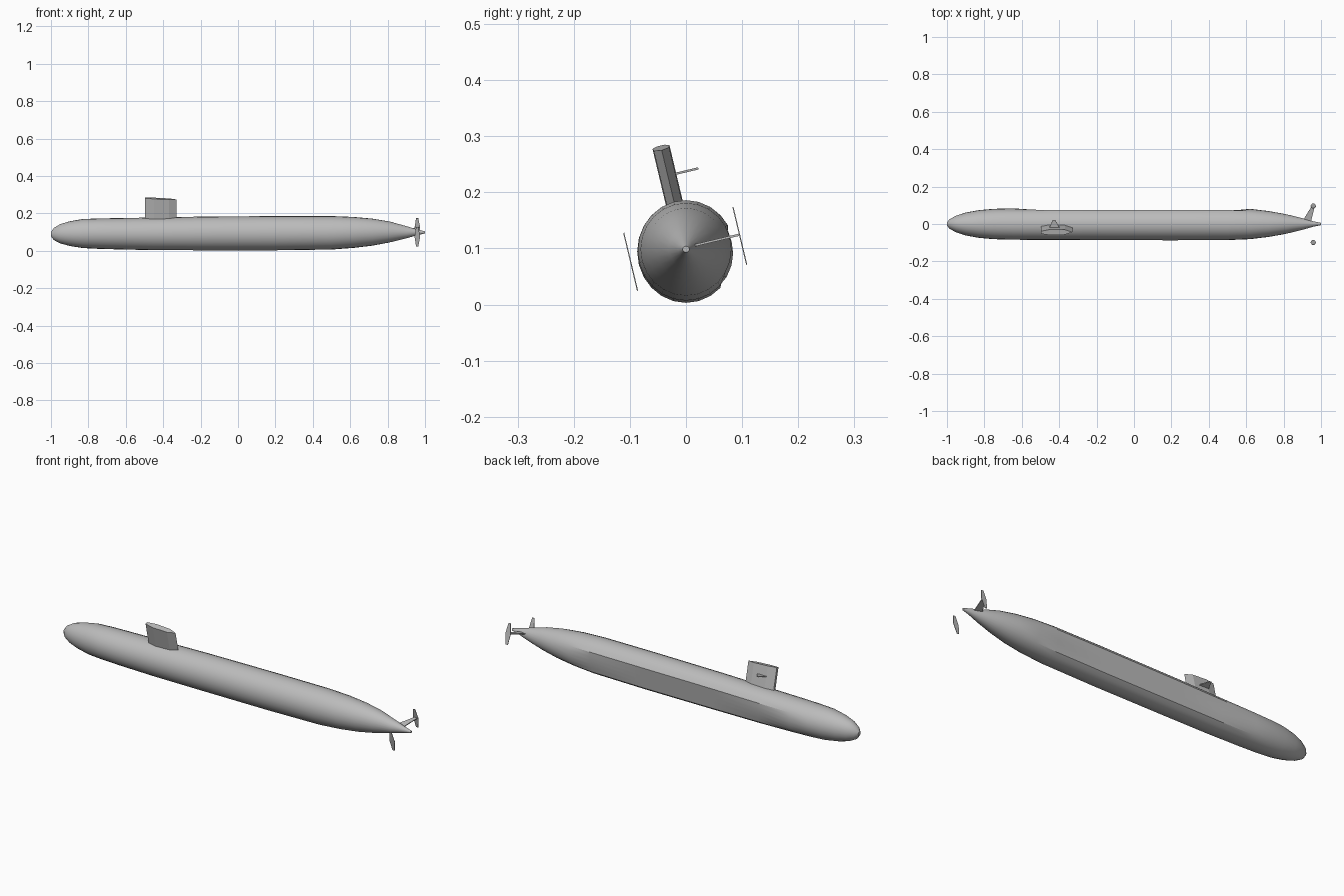
import bpy, bmesh, math
from mathutils import Matrix, Vector

cube = bpy.data.objects.get("Cube")
if cube:
    bpy.data.objects.remove(cube, do_unlink=True)

grey = bpy.data.materials.new("hull grey")
grey.use_nodes = True
grey.diffuse_color = (0.5, 0.5, 0.5, 1)
grey.node_tree.nodes["Principled BSDF"].inputs["Base Color"].default_value = (0.5, 0.5, 0.5, 1)

# the fittings lean to one side around the hull axis
AXIS_Z = 0.0935
LEAN = Matrix.Translation((0, 0, AXIS_Z)) @ Matrix.Rotation(math.radians(13.4), 4, 'X')


def finish(name, bm, smooth_angle=None):
    bmesh.ops.recalc_face_normals(bm, faces=bm.faces)
    mesh = bpy.data.meshes.new(name)
    bm.to_mesh(mesh)
    bm.free()
    mesh.materials.append(grey)
    obj = bpy.data.objects.new(name, mesh)
    bpy.context.collection.objects.link(obj)
    if smooth_angle:
        bpy.ops.object.select_all(action='DESELECT')
        obj.select_set(True)
        bpy.context.view_layer.objects.active = obj
        bpy.ops.object.shade_smooth_by_angle(angle=math.radians(smooth_angle))
    return obj


def loft(name, rings, smooth_angle=None):
    bm = bmesh.new()
    loops = [[bm.verts.new(p) for p in ring] for ring in rings]
    n = len(loops[0])
    for a, b in zip(loops, loops[1:]):
        for i in range(n):
            j = (i + 1) % n
            bm.faces.new((a[i], a[j], b[j], b[i]))
    bm.faces.new(loops[0])
    bm.faces.new(loops[-1])
    return finish(name, bm, smooth_angle)


# hull stations: x, bottom, top, half width, strength of the flat on the left side
STATIONS = [
    (-1.0, .078, .100, .010, 0), (-.985, .058, .122, .026, 0),
    (-.95, .040, .143, .045, 0), (-.9, .026, .158, .061, 0),
    (-.83, .015, .170, .074, 0), (-.75, .011, .173, .081, 0),
    (-.65, .008, .175, .084, 0), (-.46, .004, .178, .085, 1),
    (-.2, .003, .183, .086, 1), (.2, .003, .186, .087, 1),
    (.5, .007, .186, .086, 1), (.62, .016, .181, .081, 0),
    (.72, .028, .172, .069, 0), (.81, .045, .157, .053, 0),
    (.9, .067, .132, .031, 0), (.96, .084, .114, .014, 0),
    (1.0, .093, .104, .006, 0),
]
SIDES = 24


def hull_ring(x, low, high, half, flat):
    def point(deg):
        a = math.radians(deg)
        return Vector((x, half * math.cos(a), (low + high) / 2 + (high - low) / 2 * math.sin(a)))
    ring = []
    for i in range(SIDES):
        deg = i * 360 / SIDES - 180
        p = point(deg)
        if -45 < deg < 30:
            chord = point(-45).lerp(point(30), (deg + 45) / 75)
            p = p.lerp(chord, flat)
        ring.append(p)
    return ring


loft("hull", [hull_ring(*s) for s in STATIONS], 25)

# sail: faceted foil with a slightly sloping top
half_foil = [(-.497, .007), (-.45, .0155), (-.37, .014)]
foil = half_foil + [(-.33, 0)] + [(x, -y) for x, y in reversed(half_foil)]
loft("sail", [
    [LEAN @ Vector((x, y, .07)) for x, y in foil],
    [LEAN @ Vector((x, y, .195 - .05 * (x + .497))) for x, y in foil],
])


def plate(name, outline, place, thickness):
    # thin plate; place maps (u, v, offset) to the leaning frame
    loft(name, [[LEAN @ Vector(place(u, v, d)) for u, v in outline]
                for d in (-thickness / 2, thickness / 2)])


# sail plane on the left side
plate("sail_plane", [(-.455, .008), (-.395, .008), (-.422, .056), (-.434, .056)],
      lambda u, v, d: (u, v, .14 + d), .004)

# stern plane on the left side
plate("stern_plane", [(.9, .015), (.945, .01), (.967, .1), (.95, .1)],
      lambda u, v, d: (u, v, .008 + d), .004)

# end plates on both sides of the stern
kite = [(.952, -.053), (.964, -.053), (.974, 0), (.964, .053), (.952, .053), (.944, 0)]
for side, y in (("left", .1), ("right", -.1)):
    plate(side + "_end_plate", kite, lambda u, v, d: (u, y + d, v + .006), .002)
